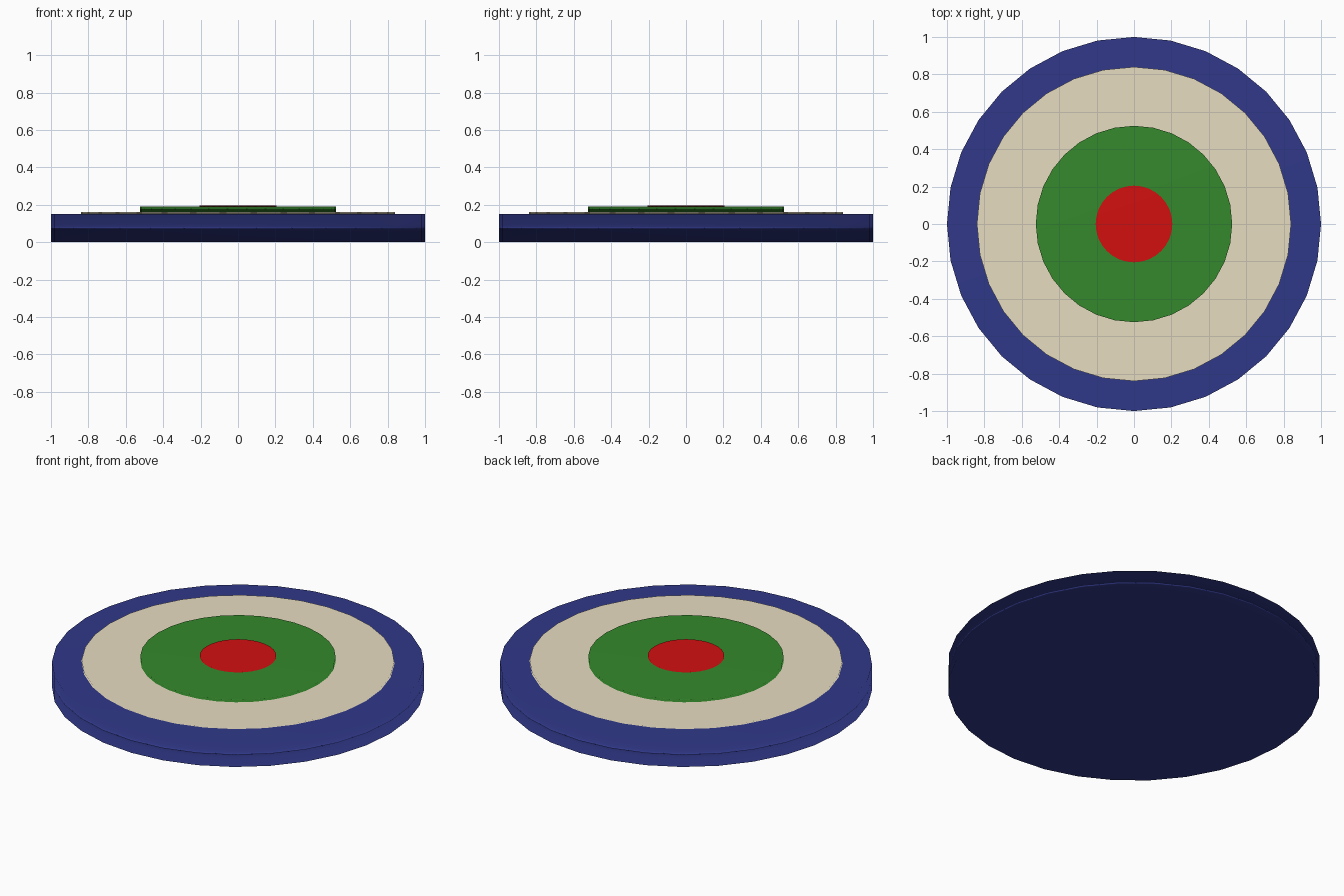
import bpy

if "Cube" in bpy.data.objects:
    bpy.data.objects.remove(bpy.data.objects["Cube"])


def disc(name, radius, z0, z1, color):
    """Smooth-shaded 32-sided disc spanning z0 to z1."""
    bpy.ops.mesh.primitive_cylinder_add(
        vertices=32, radius=radius, depth=z1 - z0, location=(0, 0, (z0 + z1) / 2))
    ob = bpy.context.object
    ob.name = name
    bpy.ops.object.shade_smooth()
    # Broad caps dominate the rim normals
    mod = ob.modifiers.new("cap_normals", 'WEIGHTED_NORMAL')
    mod.mode = 'FACE_AREA'
    mod.weight = 50
    mat = bpy.data.materials.new(name + "_paint")
    mat.diffuse_color = (*color, 1)
    mat.use_nodes = True
    mat.node_tree.nodes["Principled BSDF"].inputs["Base Color"].default_value = mat.diffuse_color
    ob.data.materials.append(mat)
    return ob


# Thick base and three stacked rings
disc("base_disc", 1.0, 0.0, 0.15, (0.03, 0.04, 0.25))
disc("outer_ring", 0.84, 0.15, 0.162, (0.80, 0.72, 0.53))
disc("middle_ring", 0.525, 0.162, 0.19, (0.035, 0.25, 0.025))
disc("centre_spot", 0.205, 0.19, 0.196, (0.65, 0.005, 0.005))
